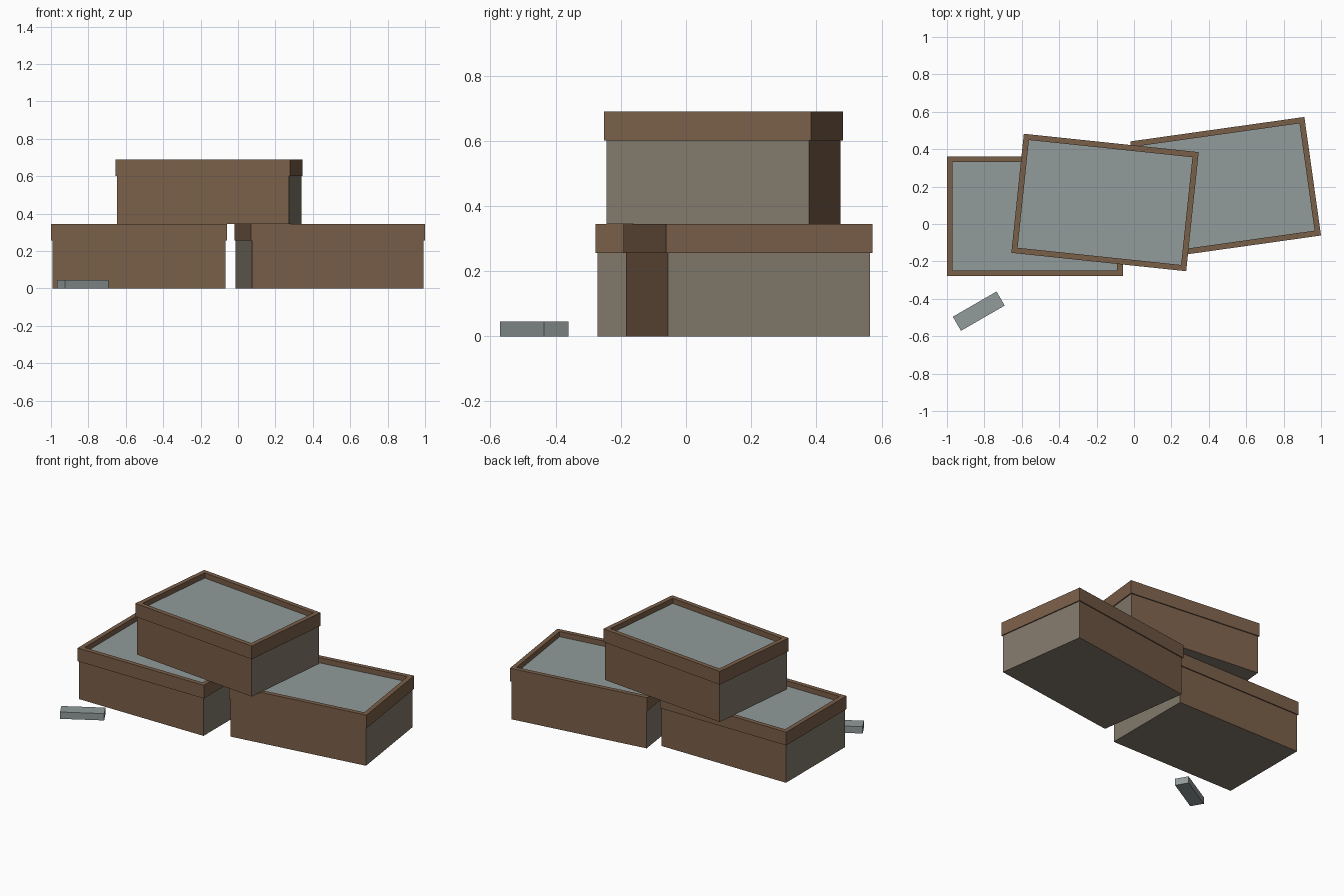
import bpy, bmesh
from math import radians
from mathutils import Matrix

if "Cube" in bpy.data.objects:
    bpy.data.objects.remove(bpy.data.objects["Cube"])


def material(name, srgb):
    rgba = [((c / 255 + 0.055) / 1.055) ** 2.4 for c in srgb] + [1]
    mat = bpy.data.materials.new(name)
    mat.use_nodes = True
    mat.diffuse_color = rgba
    mat.node_tree.nodes["Principled BSDF"].inputs["Base Color"].default_value = rgba
    return mat


wood = material("brown wood", (122, 95, 73))
board = material("warm grey board", (130, 121, 107))
panel = material("blue grey panel", (146, 155, 155))

LENGTH, DEPTH, HEIGHT = 0.94, 0.64, 0.345
LID_BOTTOM, LIP, RIM, RECESS = 0.256, 0.007, 0.043, 0.035


def box_mesh(size, bottom):
    bm = bmesh.new()
    place = Matrix.Translation((0, 0, bottom + size[2] / 2)) @ Matrix.Diagonal((*size, 1))
    bmesh.ops.create_cube(bm, size=1, matrix=place)
    bm.normal_update()
    return bm


def add_object(name, bm, mats, position, angle):
    mesh = bpy.data.meshes.new(name)
    bm.to_mesh(mesh)
    bm.free()
    for mat in mats:
        mesh.materials.append(mat)
    obj = bpy.data.objects.new(name, mesh)
    obj.location = position
    obj.rotation_euler.z = radians(angle)
    bpy.context.collection.objects.link(obj)


def crate(name, position, angle):
    # Body: wooden long sides, grey ends and base
    bm = box_mesh((LENGTH - 2 * LIP, DEPTH - 2 * LIP, LID_BOTTOM), 0)
    for face in bm.faces:
        face.material_index = 0 if abs(face.normal.y) > 0.5 else 1
    add_object(name + "_body", bm, [wood, board], position, angle)

    # Lid: raised rim around a recessed panel
    bm = box_mesh((LENGTH, DEPTH, HEIGHT - LID_BOTTOM), LID_BOTTOM)
    top = max(bm.faces, key=lambda f: f.normal.z)
    bmesh.ops.inset_region(bm, faces=[top], thickness=RIM)
    floor = bmesh.ops.extrude_face_region(bm, geom=[top])
    bmesh.ops.delete(bm, geom=[top], context='FACES_ONLY')
    inner = next(g for g in floor["geom"] if isinstance(g, bmesh.types.BMFace))
    bmesh.ops.translate(bm, verts=inner.verts, vec=(0, 0, -RECESS))
    inner.material_index = 1
    bmesh.ops.recalc_face_normals(bm, faces=bm.faces)
    add_object(name + "_lid", bm, [wood, panel], position, angle)


# Two crates on the ground and one stacked across them
crate("right_crate", (-0.53, 0.042, 0), 0)
crate("left_crate", (0.49, 0.19, 0), 8)
crate("top_crate", (-0.155, 0.115, HEIGHT), -6)

# Loose block in front
add_object("loose_block", box_mesh((0.27, 0.087, 0.046), 0), [panel], (-0.83, -0.466, 0), 30)
